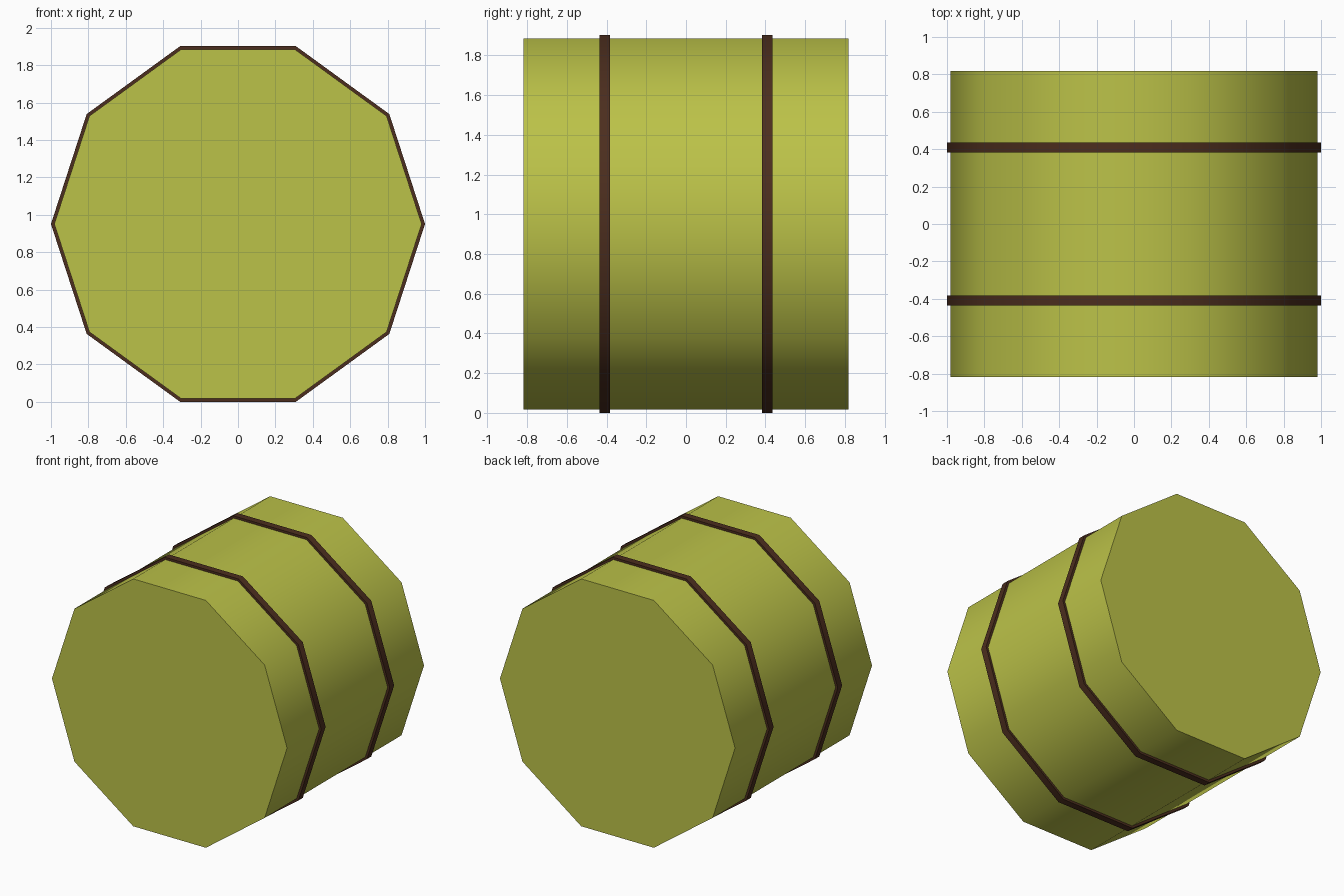
import bpy, bmesh, math

if "Cube" in bpy.data.objects:
    bpy.data.objects.remove(bpy.data.objects["Cube"])

SIDES = 10
CENTRE_Z = math.cos(math.pi / SIDES)  # hoop flat rests on the ground


def material(name, colour):
    mat = bpy.data.materials.new(name)
    mat.diffuse_color = (*colour, 1)
    mat.use_nodes = True
    mat.node_tree.nodes["Principled BSDF"].inputs["Base Color"].default_value = mat.diffuse_color
    return mat


def finish(name, bm, mat):
    bmesh.ops.recalc_face_normals(bm, faces=bm.faces)
    mesh = bpy.data.meshes.new(name)
    bm.to_mesh(mesh)
    bm.free()
    mesh.materials.append(mat)
    obj = bpy.data.objects.new(name, mesh)
    bpy.context.collection.objects.link(obj)
    bpy.ops.object.select_all(action='DESELECT')
    obj.select_set(True)
    bpy.context.view_layer.objects.active = obj
    bpy.ops.object.shade_smooth_by_angle(angle=math.radians(40))
    return obj


def loop(bm, radius, y):
    verts = []
    for i in range(SIDES):
        a = 2 * math.pi * i / SIDES
        verts.append(bm.verts.new((radius * math.cos(a), y, CENTRE_Z + radius * math.sin(a))))
    return verts


def bridge(bm, a, b):
    for i in range(SIDES):
        j = (i + 1) % SIDES
        bm.faces.new((a[i], a[j], b[j], b[i]))


green = material("green_paint", (0.50, 0.54, 0.065))
brown = material("brown_hoop", (0.072, 0.027, 0.013))

# Barrel body lying along y, with flat end caps
bm = bmesh.new()
front, back = loop(bm, 0.982, -0.817), loop(bm, 0.982, 0.817)
bridge(bm, front, back)
bm.faces.new(front)
bm.faces.new(back)
finish("barrel_body", bm, green)

# Two raised hoops, each a closed rectangular section
for name, y in (("front_hoop", -0.409), ("back_hoop", 0.409)):
    bm = bmesh.new()
    section = [(0.97, -0.026), (1.0, -0.026), (1.0, 0.026), (0.97, 0.026)]
    rings = [loop(bm, r, y + dy) for r, dy in section]
    for k in range(4):
        bridge(bm, rings[k], rings[(k + 1) % 4])
    finish(name, bm, brown)
